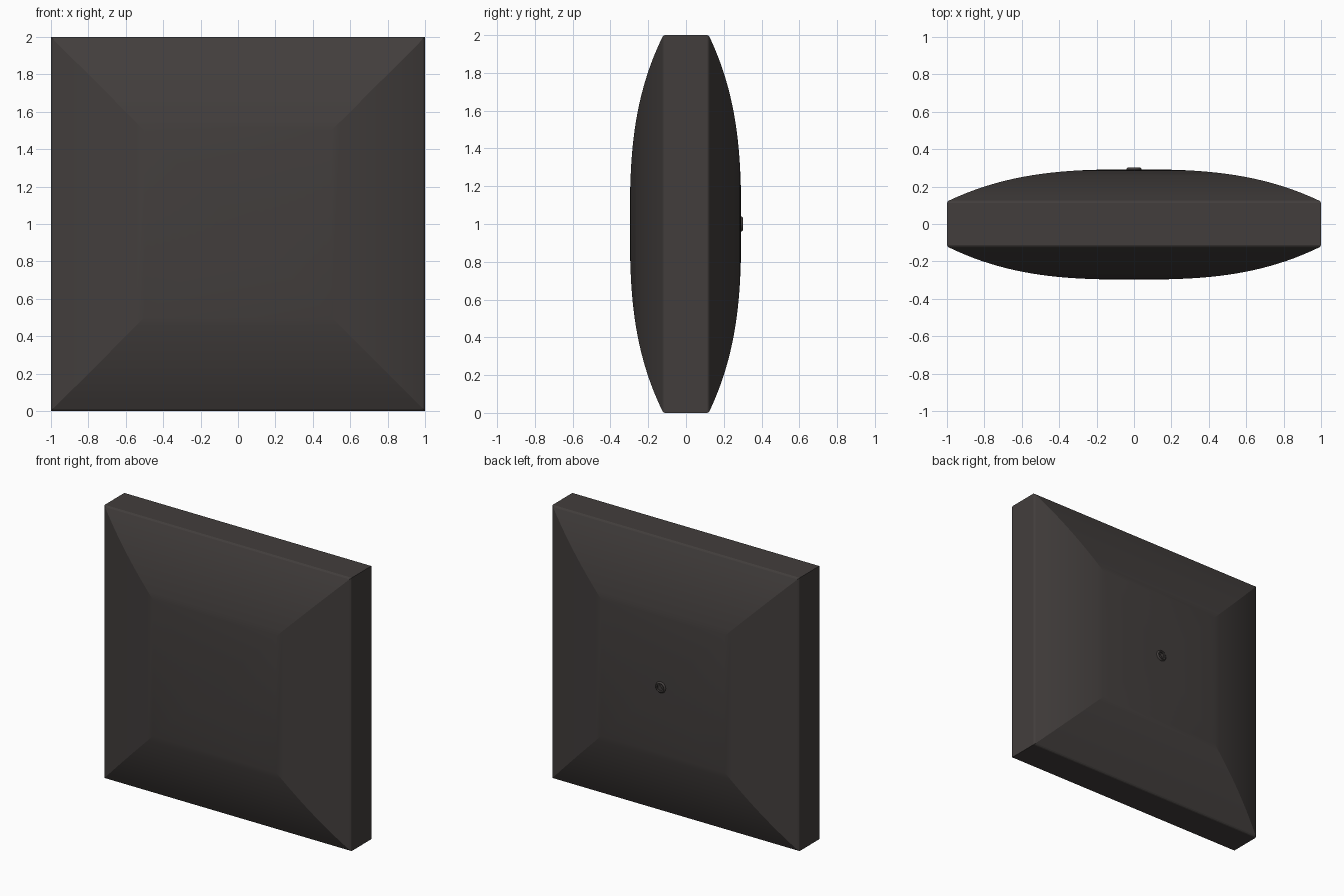
import bpy, bmesh, math
from mathutils import Matrix

if "Cube" in bpy.data.objects:
    bpy.data.objects.remove(bpy.data.objects["Cube"])

mat = bpy.data.materials.new("dark_grey")
mat.diffuse_color = (0.055, 0.048, 0.046, 1)
mat.use_nodes = True
mat.node_tree.nodes["Principled BSDF"].inputs["Base Color"].default_value = mat.diffuse_color


def finish(bm, name, angle):
    bmesh.ops.recalc_face_normals(bm, faces=bm.faces)
    me = bpy.data.meshes.new(name)
    bm.to_mesh(me)
    bm.free()
    me.materials.append(mat)
    ob = bpy.data.objects.new(name, me)
    bpy.context.collection.objects.link(ob)
    bpy.ops.object.select_all(action='DESELECT')
    ob.select_set(True)
    bpy.context.view_layer.objects.active = ob
    bpy.ops.object.shade_smooth_by_angle(angle=math.radians(angle))
    return ob


# Cushion-shaped panel: concentric square rings following a curved profile
def side(centre):
    """Rings (half width, depth) from the middle out to the rim."""
    rs = [0.1 + 0.89 * i / 20 for i in range(21)]
    return [(r, centre - (centre - 0.12) * r ** 2.8) for r in rs] + [(0.997, 0.119), (1.0, 0.113)]


rings = [(r, -d) for r, d in side(0.297)] + [(r, d) for r, d in reversed(side(0.292))]
bm = bmesh.new()
loops = [[bm.verts.new((sx * r, y, 1 + sz * r))
          for sx, sz in ((-1, -1), (1, -1), (1, 1), (-1, 1))] for r, y in rings]
for a, b in zip(loops, loops[1:]):
    for i in range(4):
        j = (i + 1) % 4
        bm.faces.new((a[i], a[j], b[j], b[i]))
bm.faces.new(loops[0])
bm.faces.new(loops[-1])
finish(bm, "panel", 12)

# Small round fastener on the back: a raised ring with a diagonal cross inside
bm = bmesh.new()
profile = [(0.042, 0.285), (0.040, 0.296), (0.032, 0.303), (0.024, 0.300), (0.022, 0.285)]
n = 24
loops = [[bm.verts.new((r * math.cos(2 * math.pi * k / n), y, 1 + r * math.sin(2 * math.pi * k / n)))
          for k in range(n)] for r, y in profile]
for a, b in zip(loops, loops[1:]):
    for i in range(n):
        j = (i + 1) % n
        bm.faces.new((a[i], a[j], b[j], b[i]))
finish(bm, "fastener_ring", 40)

bm = bmesh.new()
for ang in (45, -45):
    m = (Matrix.Translation((0, 0.291, 1)) @ Matrix.Rotation(math.radians(ang), 4, 'Y')
         @ Matrix.Diagonal((0.05, 0.012, 0.01, 1)))
    bmesh.ops.create_cube(bm, size=1, matrix=m)
finish(bm, "fastener_cross", 30)
